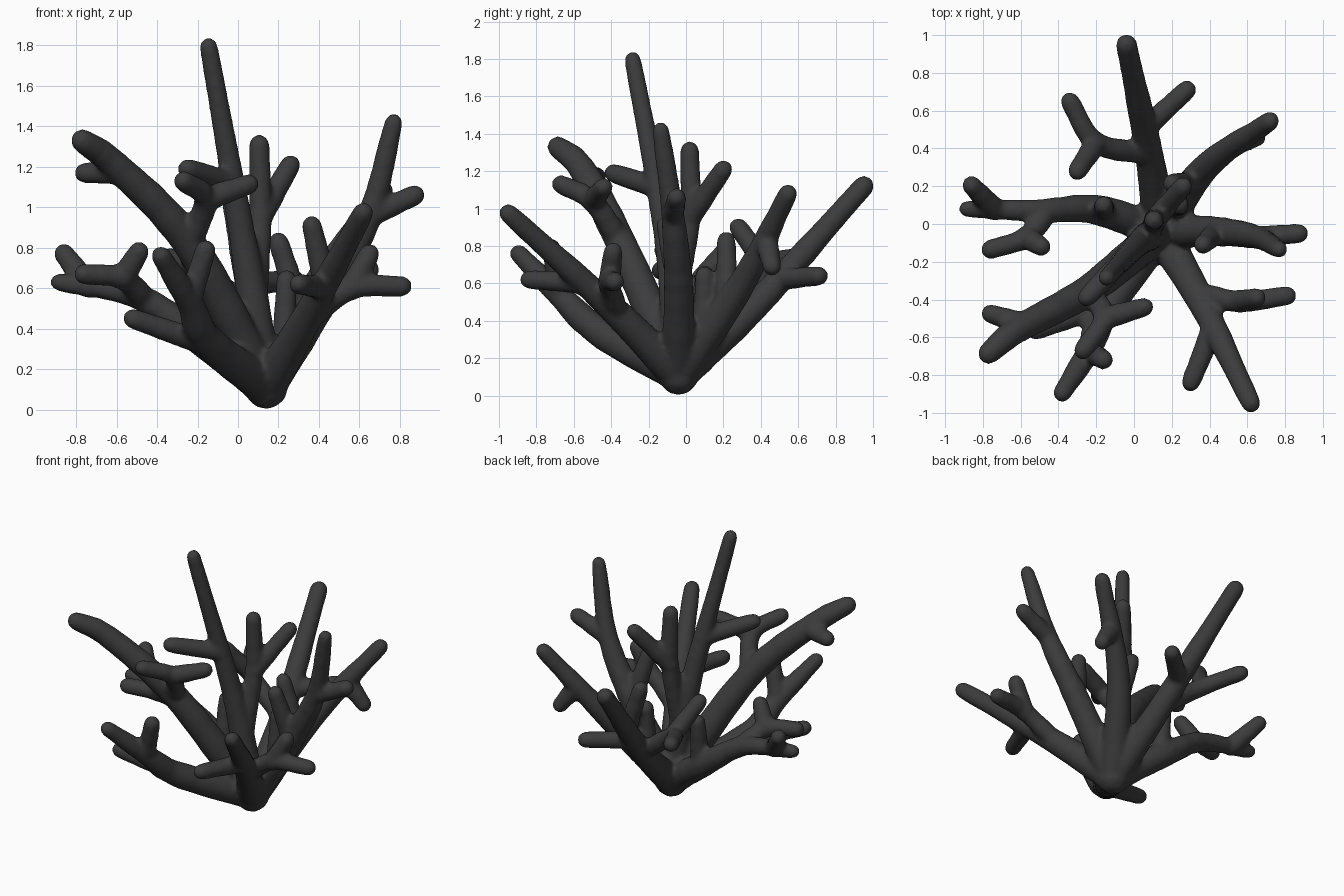
import bpy, bmesh, random
from mathutils import Vector, Matrix

if "Cube" in bpy.data.objects:
    bpy.data.objects.remove(bpy.data.objects["Cube"])

random.seed(4)
STEPS = 8
bm = bmesh.new()


def ball(p, r):
    bmesh.ops.create_icosphere(bm, subdivisions=2, radius=r, matrix=Matrix.Translation(p))


def limb(start, *points, r0=0.062, r1=0.051):
    """Rounded tapering limb along a smooth path; returns the path."""
    P = [Vector(p) for p in (start, *points)]
    P = [2 * P[0] - P[1]] + P + [2 * P[-1] - P[-2]]
    path = []
    for a, b, c, d in zip(P, P[1:], P[2:], P[3:]):
        for i in range(STEPS):
            t = i / STEPS
            path.append(b + 0.5 * t * ((c - a) + t * ((2 * a - 5 * b + 4 * c - d)
                                                      + t * (3 * b - a - 3 * c + d))))
    path.append(P[-2])
    n = len(path) - 1
    radii = [(r0 + (r1 - r0) * i / n) * random.uniform(0.97, 1.03) for i in range(n + 1)]
    for i, p in enumerate(path):
        ball(p, radii[i])
        if i < n:
            v = path[i + 1] - p
            m = Matrix.Translation(p + v / 2) @ v.to_track_quat('Z', 'Y').to_matrix().to_4x4()
            bmesh.ops.create_cone(bm, cap_ends=True, segments=16, radius1=radii[i],
                                  radius2=radii[i + 1], depth=v.length, matrix=m)
    return path


def main(*points, tip=0.052):
    return limb(ROOT, *points, r0=0.097, r1=tip)


def side(parent, t, *points):
    """Side branch leaving its parent at fraction t."""
    return limb(parent[round(t * (len(parent) - 1))], *points)


# Root knob
ROOT = Vector((0.14, -0.04, 0.11))
ball(ROOT, 0.11)
ball(ROOT + Vector((0, 0, 0.08)), 0.125)

# Tall centre trunk with a forked companion
trunk = main((0.04, -0.09, 0.75), (-0.145, -0.285, 1.795), tip=0.044)
side(trunk, 0.66, (-0.25, -0.39, 1.19))
fork = side(trunk, 0.31, (0.11, 0.02, 0.95), (0.105, 0.02, 1.31))
side(fork, 0.5, (0.26, 0.2, 1.21))

# Back limb
back = main((0.08, 0.37, 0.48), (-0.04, 0.95, 1.12), tip=0.056)
side(back, 0.63, (0.28, 0.71, 0.64))
fork = side(back, 0.5, (-0.2, 0.43, 0.69), (-0.34, 0.65, 0.75))
side(fork, 0.5, (-0.3, 0.28, 0.9))

# Right limb
right = main((0.44, -0.04, 0.58), (0.65, -0.07, 0.96), (0.77, -0.135, 1.42), tip=0.046)
side(right, 0.67, (0.875, -0.05, 1.06))
side(right, 0.33, (0.365, -0.11, 0.91))

# Back right limb
back_right = main((0.38, 0.3, 0.6), (0.72, 0.545, 1.08), tip=0.05)
side(back_right, 0.72, (0.65, 0.46, 0.69))
side(back_right, 0.38, (0.2, 0.215, 0.83))
side(back_right, 0.17, (0.24, 0.1, 0.64))

# Low left limb
left = main((-0.2, 0.075, 0.36), (-0.5, 0.07, 0.56), (-0.885, 0.08, 0.63), tip=0.045)
side(left, 0.87, (-0.86, 0.205, 0.77))
side(left, 0.28, (-0.16, 0.1, 0.65))
fork = side(left, 0.64, (-0.57, -0.07, 0.65), (-0.76, -0.135, 0.67))
side(fork, 0.5, (-0.49, -0.12, 0.78))

# High front left limb
high_left = main((-0.24, -0.35, 0.82), (-0.61, -0.555, 1.21), (-0.77, -0.685, 1.33), tip=0.06)
side(high_left, 0.64, (-0.76, -0.475, 1.17))
fork = side(high_left, 0.33, (-0.16, -0.5, 1.04), (-0.27, -0.67, 1.13))
side(fork, 0.5, (0.055, -0.44, 1.115))

# Low front limb
front = main((-0.15, -0.46, 0.34), (-0.24, -0.67, 0.53), (-0.38, -0.895, 0.76), tip=0.05)
side(front, 0.29, (-0.52, -0.565, 0.45))
side(front, 0.67, (-0.16, -0.72, 0.79))

# Front right limb
front_right = main((0.36, -0.42, 0.49), (0.62, -0.95, 0.975))
side(front_right, 0.62, (0.3, -0.84, 0.62))
fork = side(front_right, 0.45, (0.56, -0.41, 0.6), (0.81, -0.38, 0.61))
side(fork, 0.5, (0.65, -0.39, 0.77))

me = bpy.data.meshes.new("coral")
bm.to_mesh(me)
bm.free()
coral = bpy.data.objects.new("coral", me)
bpy.context.collection.objects.link(coral)

# Fuse everything into one skin with soft crotches
fuse = coral.modifiers.new("fuse", 'REMESH')
fuse.mode = 'VOXEL'
fuse.voxel_size = 0.014
fuse.use_smooth_shade = True
soften = coral.modifiers.new("soften", 'SMOOTH')
soften.factor = 0.5
soften.iterations = 6

# Dark charcoal colour
mat = bpy.data.materials.new("charcoal")
mat.diffuse_color = (0.045, 0.045, 0.045, 1)
mat.use_nodes = True
mat.node_tree.nodes["Principled BSDF"].inputs["Base Color"].default_value = mat.diffuse_color
me.materials.append(mat)
